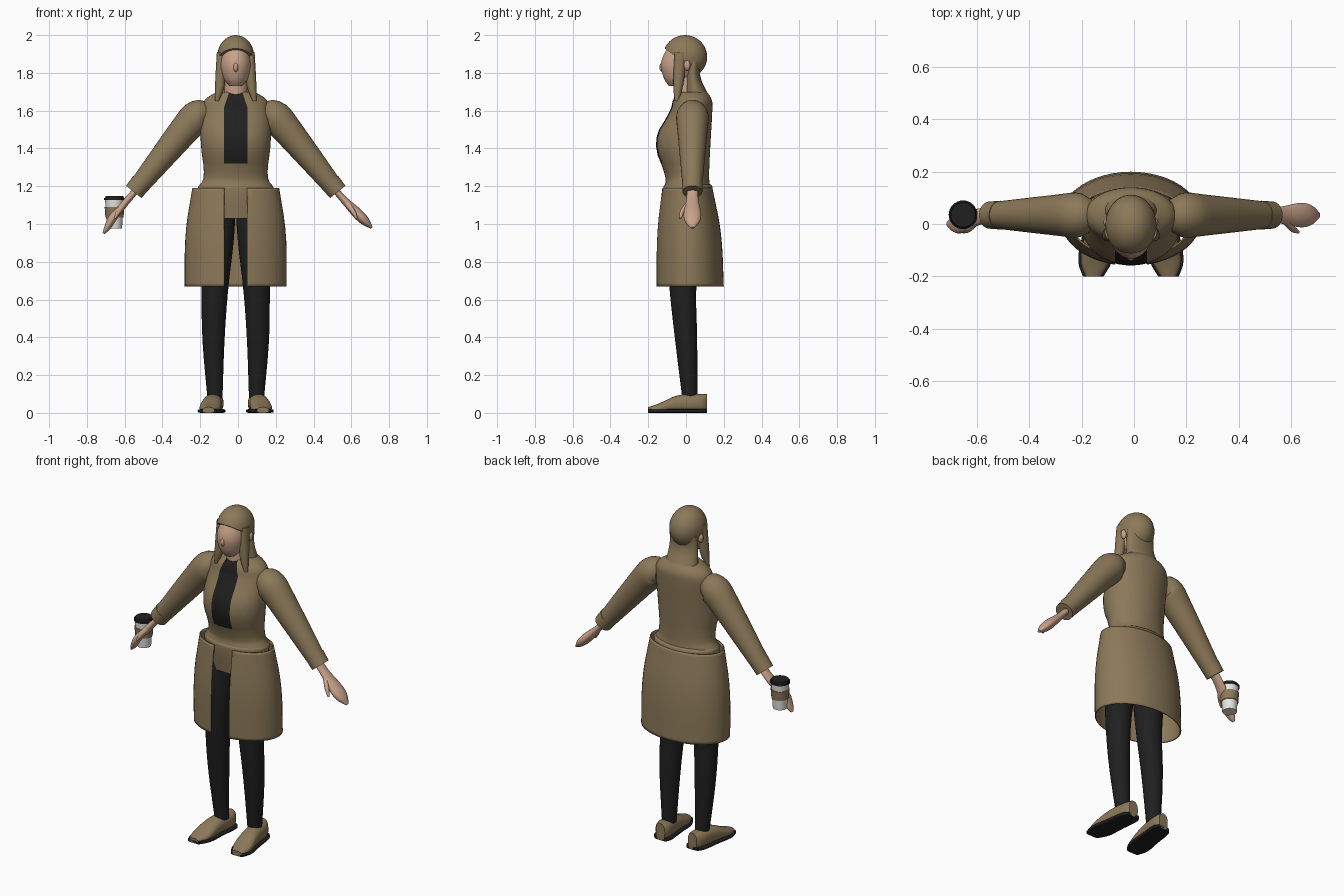
import bpy, bmesh, math
from mathutils import Vector

cube = bpy.data.objects.get("Cube")
if cube:
    bpy.data.objects.remove(cube, do_unlink=True)

X, Y, Z = Vector((1, 0, 0)), Vector((0, 1, 0)), Vector((0, 0, 1))
CENTRE = -.012  # body centre line


def material(name, red, green, blue):
    colour = (red, green, blue, 1)
    mat = bpy.data.materials.new(name)
    mat.use_nodes = True
    mat.diffuse_color = colour
    mat.node_tree.nodes["Principled BSDF"].inputs["Base Color"].default_value = colour
    return mat


TAN = material("tan cloth", .26, .19, .1)
BLACK = material("black cloth", .014, .014, .014)
SKIN = material("skin", .58, .36, .25)
WHITE = material("cup white", .8, .78, .74)


def finish(name, bm, *materials):
    bmesh.ops.recalc_face_normals(bm, faces=bm.faces)
    mesh = bpy.data.meshes.new(name)
    bm.to_mesh(mesh)
    bm.free()
    for mat in materials:
        mesh.materials.append(mat)
    mesh.shade_smooth()
    mesh.set_sharp_from_angle(angle=math.radians(45))
    obj = bpy.data.objects.new(name, mesh)
    bpy.context.collection.objects.link(obj)
    return obj


def rounded(keys, passes=2):
    """Soften a short list of key rings by repeated corner cutting."""
    keys = [Vector(key) for key in keys]
    for _ in range(passes):
        between = [a + (b - a) * t for a, b in zip(keys, keys[1:]) for t in (.25, .75)]
        keys = [keys[0], *between, keys[-1]]
    return keys


def loft_mesh(rings, side=X, axis=None, sign=1, sides=32, power=1, caps=True):
    """Skin rings of (x, y, z, side radius, other radius) along a path."""
    bm = bmesh.new()
    points = [Vector(ring[:3]) for ring in rings]
    last = len(rings) - 1
    loops = []
    for i, ring in enumerate(rings):
        along = axis or points[min(i + 1, last)] - points[max(i - 1, 0)]
        across = along.cross(side).normalized()
        loop = []
        for k in range(sides):
            angle = math.tau * k / sides
            u, v = (math.copysign(abs(q) ** power, q)
                    for q in (math.cos(angle), math.sin(angle)))
            p = points[i] + side * (ring[3] * u) + across * (ring[4] * v)
            loop.append(bm.verts.new((CENTRE + sign * p.x, p.y, p.z)))
        loops.append(loop)
    for low, high in zip(loops, loops[1:]):
        for k in range(sides):
            bm.faces.new((low[k - 1], low[k], high[k], high[k - 1]))
    if caps:
        bm.faces.new(loops[0])
        bm.faces.new(loops[-1])
    return bm


def loft(name, mat, rings, **options):
    return finish(name, loft_mesh(rings, **options), mat)


def upright_mesh(keys, **options):
    """Keys are (height, half width, front, back)."""
    rings = [(0, (front + back) / 2, z, width, (back - front) / 2)
             for z, width, front, back in rounded(keys)]
    return loft_mesh(rings, axis=Z, sides=48, **options)


def limb(name, mat, keys, sign, flat=1):
    """Keys are (x, y, z, radius); flat thins the section."""
    rings = [(x, y, z, r, r * flat) for x, y, z, r in rounded(keys)]
    return loft(name, mat, rings, side=Y, sign=sign)


def ellipsoid_mesh(x, y, z, radii):
    bm = bmesh.new()
    bmesh.ops.create_uvsphere(bm, u_segments=32, v_segments=20, radius=1)
    bmesh.ops.scale(bm, vec=radii, verts=bm.verts)
    bmesh.ops.translate(bm, vec=(CENTRE + x, y, z), verts=bm.verts)
    return bm


def cut(bm, point, normal, **options):
    geometry = [*bm.verts, *bm.edges, *bm.faces]
    return bmesh.ops.bisect_plane(bm, geom=geometry, plane_co=point,
                                  plane_no=normal, **options)


# Coat body with the dark shirt panel cut into its front
PANEL, LOW, HIGH, TAPER = .061, 1.32, 1.62, .34
body = upright_mesh([(1.03, .17, -.1, .12), (1.19, .21, -.12, .13),
                     (1.24, .16, -.1, .12), (1.44, .19, -.18, .13),
                     (1.6, .18, -.08, .14), (1.66, .17, -.07, .14),
                     (1.7, .1, -.04, .11)])
cut(body, Z * LOW, Z)
for s in (-1, 1):
    edge = CENTRE + s * PANEL
    cut(body, (edge, 0, 0), X)
    cut(body, (edge, 0, HIGH), (s, 0, TAPER))
body.normal_update()
for face in body.faces:
    p = face.calc_center_median()
    half = PANEL - max(0, p.z - HIGH) * TAPER
    on_front = p.y < -.02 and abs(face.normal.z) < .9
    if on_front and p.z > LOW and abs(p.x - CENTRE) < half:
        face.material_index = 1
finish("coat_body", body, TAN, BLACK)

# Waist seam band
finish("waist_band", upright_mesh([(1.18, .2, -.12, .14), (1.2, .2, -.12, .14),
                                   (1.21, .18, -.11, .13)]), TAN)

# Coat skirt, open down the front
skirt = upright_mesh([(.67, .27, -.16, .2), (.95, .27, -.16, .19),
                      (1.19, .23, -.13, .14)], caps=False)
for s in (-1, 1):
    cut(skirt, (CENTRE + s * PANEL, 0, 0), X)
middles = [(face, face.calc_center_median()) for face in skirt.faces]
gap = [face for face, p in middles if p.y < 0 and abs(p.x - CENTRE) < PANEL]
bmesh.ops.delete(skirt, geom=gap, context="FACES")
cloth = finish("coat_skirt", skirt, TAN).modifiers.new("thickness", "SOLIDIFY")
cloth.thickness = .006

# Head, nose and neck
finish("head", upright_mesh([(1.73, .03, -.09, -.03), (1.77, .07, -.12, .04),
                             (1.86, .09, -.14, .1), (1.96, .05, -.08, .05)]), SKIN)
finish("nose", ellipsoid_mesh(0, -.125, 1.83, (.013, .016, .025)), SKIN)
finish("neck", upright_mesh([(1.66, .06, -.05, .06), (1.8, .06, -.05, .06)]), SKIN)

# Hair cap, trimmed on a slant above the face, and the hair behind the neck
hair = ellipsoid_mesh(0, -.005, 1.885, (.098, .117, .115))
trim = cut(hair, (0, -.12, 1.935), (0, .14, .19), clear_inner=True)
rim = [edge for edge in trim["geom_cut"] if isinstance(edge, bmesh.types.BMEdge)]
bmesh.ops.contextual_create(hair, geom=rim)
finish("hair_cap", hair, TAN)
finish("back_hair", upright_mesh([(1.68, .1, -.01, .12), (1.78, .09, 0, .07),
                                  (1.86, .09, 0, .08)]), TAN)

ARM_Y = .034
wrist = [(.51, ARM_Y, 1.2, .03), (.57, ARM_Y, 1.13, .03)]
hands = {"left": [(.65, ARM_Y, 1.05, .05), (.69, ARM_Y, 1.01, .04),
                  (.72, ARM_Y, .98, .01)],
         "right": [(.65, 0, 1.04, .04), (.68, 0, .98, .03), (.7, 0, .95, .01)]}

for label, s in (("left", 1), ("right", -1)):
    # Hair strand and ear
    strand = [(.08, -.03, 1.91, .02, .03), (.08, -.04, 1.74, .03, .03),
              (.1, -.05, 1.65, .01, .01)]
    loft(label + "_hair_strand", TAN, rounded(strand), axis=Z, sign=s)
    finish(label + "_ear", ellipsoid_mesh(s * .09, .006, 1.84, (.015, .017, .028)), SKIN)

    # Sleeve, cuff, hand and thumb
    sleeve = [(.15, 1.58, .06), (.2, 1.58, .09), (.27, 1.5, .08),
              (.36, 1.39, .07), (.53, 1.18, .05)]
    limb(label + "_sleeve", TAN, [(x, ARM_Y, z, r) for x, z, r in sleeve], s)
    limb(label + "_cuff", TAN, [(.5, ARM_Y, 1.22, .055), (.54, ARM_Y, 1.17, .052)], s)
    limb(label + "_hand", SKIN, wrist + hands[label], s, flat=.6)
    limb(label + "_thumb", SKIN, [(.58, .02, 1.12, .014), (.62, -.02, 1.07, .014),
                                  (.64, -.03, 1.03, .006)], s)

    # Trouser leg
    leg = [(.09, 0, 1.09, .09), (.1, -.01, .9, .09), (.11, -.02, .67, .07),
           (.12, 0, .4, .06), (.11, .02, .08, .04)]
    loft(label + "_leg", BLACK, [(x, y, z, r, r) for x, y, z, r in rounded(leg)],
         axis=Z, sign=s)

    # Shoe and sole, turned slightly outward; keys are (y, half width, height)
    shoe = rounded([(.11, .03, .1), (.08, .05, .1), (-.04, .05, .1),
                    (-.14, .06, .05), (-.2, .03, .03)])
    paths = [((1 - y) * .12, y, width, height) for y, width, height in shoe]
    loft(label + "_shoe", TAN, [(x, y, h / 2, w, h / 2) for x, y, w, h in paths],
         axis=-Y, sign=s, power=.85)
    loft(label + "_sole", BLACK, [(x, y, .01, w + .01, .01) for x, y, w, h in paths],
         axis=-Y, sign=s, power=.4)

# Takeaway cup in the right hand; each part is (bottom, top, radii)
cup_parts = [("cup", WHITE, .975, 1.13, .04, .05),
             ("cup_sleeve", TAN, 1.035, 1.09, .048, .052),
             ("cup_lid", BLACK, 1.127, 1.137, .055, .055),
             ("cup_lid_top", BLACK, 1.137, 1.147, .05, .047)]
for name, mat, bottom, top, narrow, wide in cup_parts:
    loft(name, mat, [(-.642, .035, bottom, narrow, narrow),
                     (-.642, .035, top, wide, wide)], axis=Z)
